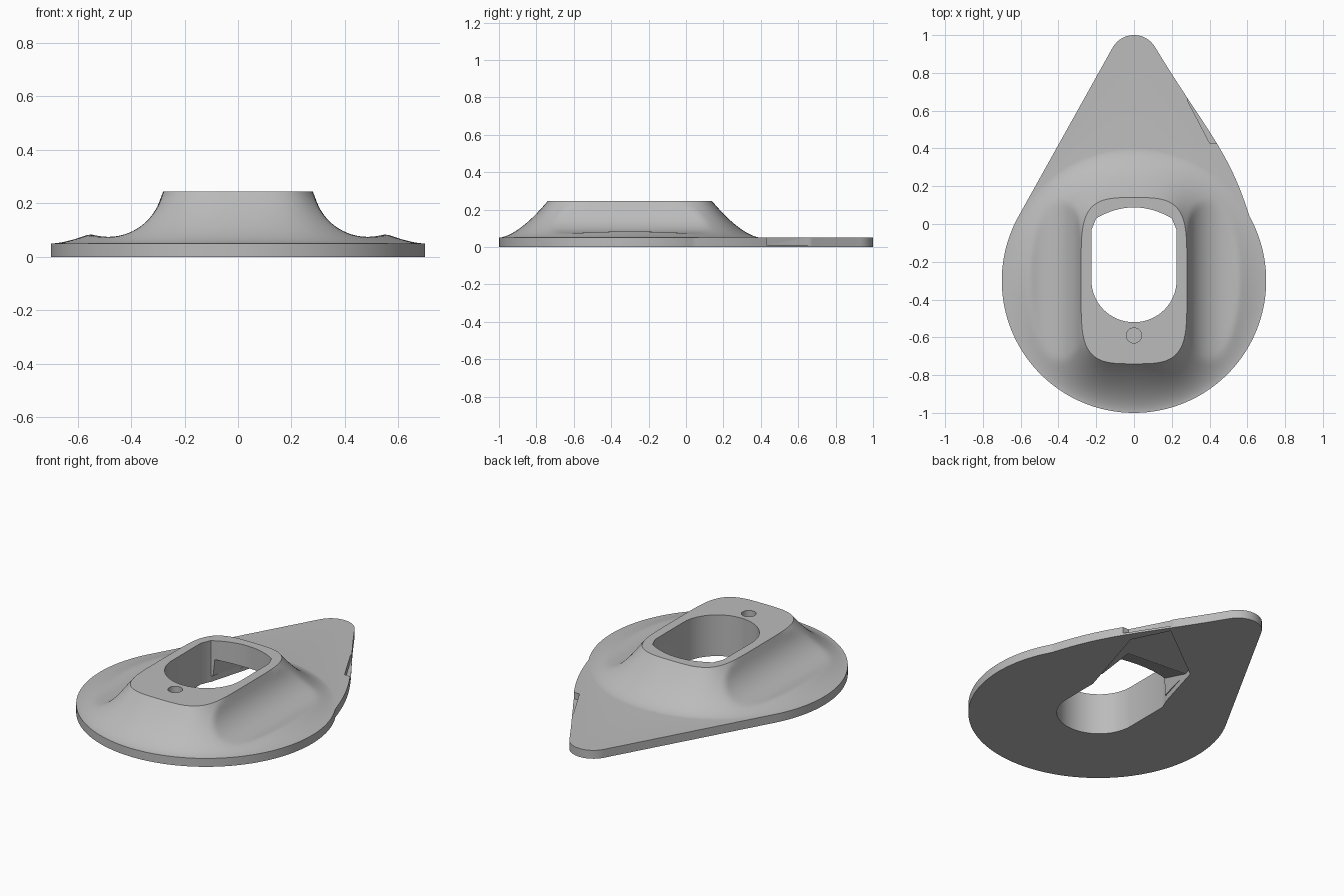
import bpy, bmesh
from math import sin, cos, pi, radians, sqrt, exp, log, asin, atan2

if "Cube" in bpy.data.objects:
    bpy.data.objects.remove(bpy.data.objects["Cube"])

grey = bpy.data.materials.new("plain grey")
grey.use_nodes = True
grey.diffuse_color = (0.5, 0.5, 0.5, 1)
grey.node_tree.nodes["Principled BSDF"].inputs["Base Color"].default_value = (0.5, 0.5, 0.5, 1)

CY = -0.3                  # centre of the round end
R, TIP_R, TIP_D = 0.7, 0.13, 1.17
BASE, TOP = 0.05, 0.245
LEAN = asin((R - TIP_R) / TIP_D)
PHI_TIP = atan2(TIP_R * cos(LEAN), TIP_D + TIP_R * sin(LEAN))
PHI_BIG = pi / 2 - LEAN


def finish(name, bm):
    bmesh.ops.recalc_face_normals(bm, faces=bm.faces)
    mesh = bpy.data.meshes.new(name)
    bm.to_mesh(mesh)
    bm.free()
    mesh.materials.append(grey)
    ob = bpy.data.objects.new(name, mesh)
    bpy.context.collection.objects.link(ob)
    return ob


def outline(th):
    """Teardrop radius at an angle, slightly fuller on the left side."""
    phi = abs(th - pi / 2)
    if phi > pi:
        phi = 2 * pi - phi
    if phi >= PHI_BIG:
        return R
    if phi <= PHI_TIP:
        return TIP_D * cos(phi) + sqrt(max(0, TIP_R ** 2 - (TIP_D * sin(phi)) ** 2))
    r = R / cos(PHI_BIG - phi)
    if cos(th) > 0:
        r += 0.043 * sin(pi * (phi - PHI_TIP) / (PHI_BIG - PHI_TIP))
    return r


def collar(th):
    """Radius of the squarish top rim at an angle."""
    lo, hi = 0.1, 0.7
    for _ in range(30):
        r = (lo + hi) / 2
        inside = abs(r * cos(th) / 0.28) ** 3.5 + abs(r * sin(th) / 0.44) ** 5 < 1
        lo, hi = (r, hi) if inside else (lo, r)
    return lo


def mound_height(t, x):
    """Flared slope with a round trough scooped along each side."""
    slope = BASE + (TOP - BASE) * (1 - t) ** 1.6
    d = abs(abs(x) - 0.485)
    if t in (0, 1) or d >= 0.205:
        return slope
    trough = 0.28 - sqrt(0.205 ** 2 - d ** 2)
    k = 0.004
    soft = -k * log(exp(-slope / k) + exp(-trough / k))
    return max(BASE, soft)


# Body: flat teardrop plate rising into the flared collar
angles = sorted({radians(a * 2) for a in range(180)} |
                {radians(80 + a * 0.5) for a in range(41)} |
                {pi / 2 + s * p for s in (-1, 1) for p in (PHI_TIP, PHI_BIG)})
STEPS = 28
bm = bmesh.new()
rings = [[bm.verts.new((outline(a) * cos(a), CY + outline(a) * sin(a), z)) for a in angles]
         for z in (0, BASE)]
for i in range(STEPS + 1):
    t = 1 - i / STEPS
    ring = []
    for a in angles:
        r = collar(a) * (1 - t) + R * t
        ring.append(bm.verts.new((r * cos(a), CY + r * sin(a), mound_height(t, r * cos(a)))))
    rings.append(ring)
n = len(angles)
for low, high in zip(rings, rings[1:]):
    for j in range(n):
        k = (j + 1) % n
        bm.faces.new((low[j], low[k], high[k], high[j]))
bm.faces.new(rings[0])
bm.faces.new(rings[-1])
bmesh.ops.remove_doubles(bm, verts=bm.verts, dist=0.00005)
body = finish("collar_base", bm)


def prism(name, points, z0, z1):
    bm = bmesh.new()
    face = bm.faces.new([bm.verts.new((x, y, z0)) for x, y in points])
    new = bmesh.ops.extrude_face_region(bm, geom=[face])["geom"]
    bmesh.ops.translate(bm, vec=(0, 0, z1 - z0),
                        verts=[v for v in new if isinstance(v, bmesh.types.BMVert)])
    return finish(name, bm)


def hull(name, points):
    bm = bmesh.new()
    verts = [bm.verts.new(p) for p in points]
    bmesh.ops.convex_hull(bm, input=verts)
    return finish(name, bm)


# Central opening: round at the front, shallow arc at the back
opening = [(0.225 * cos(pi + pi * i / 32), CY + 0.22 * sin(pi + pi * i / 32)) for i in range(33)]
opening += [(0.225, -0.03)]
opening += [(0.2 * x / 8, 0.088 - 0.058 * (x / 8) ** 2) for x in range(8, -9, -1)]
opening += [(-0.225, -0.03)]

# Underside channel towards the edge notch, and its sloping throat
channel = [(-0.224, -0.06), (0.224, -0.08), (0.375, 0.42), (0.27, 0.63), (-0.11, 0.34)]
throat = [(-0.2, -0.05, 0.17), (0.2, -0.05, 0.17)]
throat += [(x, y, z) for z in (0.02, 0.036)
           for x, y in ((-0.21, -0.05), (0.21, -0.05), (0.25, 0.25), (-0.13, 0.28))]

# Notch in the left edge, and the blind round hole in the rim
notch = [(0.40, 0.43), (0.6, 0.43), (0.45, 0.8), (0.28, 0.69), (0.285, 0.65)]
screw = [(0.04 * cos(pi * i / 16), -0.59 + 0.04 * sin(pi * i / 16)) for i in range(32)]

cutters = [prism("opening_cutter", opening, -0.1, 0.4),
           prism("channel_cutter", channel, -0.1, 0.035),
           hull("throat_cutter", throat),
           prism("notch_cutter", notch, 0.012, 0.1),
           prism("round_hole_cutter", screw, 0.15, 0.4)]

bpy.ops.object.select_all(action='DESELECT')
body.select_set(True)
bpy.context.view_layer.objects.active = body
for cutter in cutters:
    cutter.hide_render = True
    cut = body.modifiers.new(cutter.name, 'BOOLEAN')
    cut.operation, cut.solver, cut.object = 'DIFFERENCE', 'EXACT', cutter
    bpy.ops.object.modifier_apply(modifier=cut.name)
    bpy.data.objects.remove(cutter)
bpy.ops.object.shade_smooth_by_angle(angle=radians(30))
